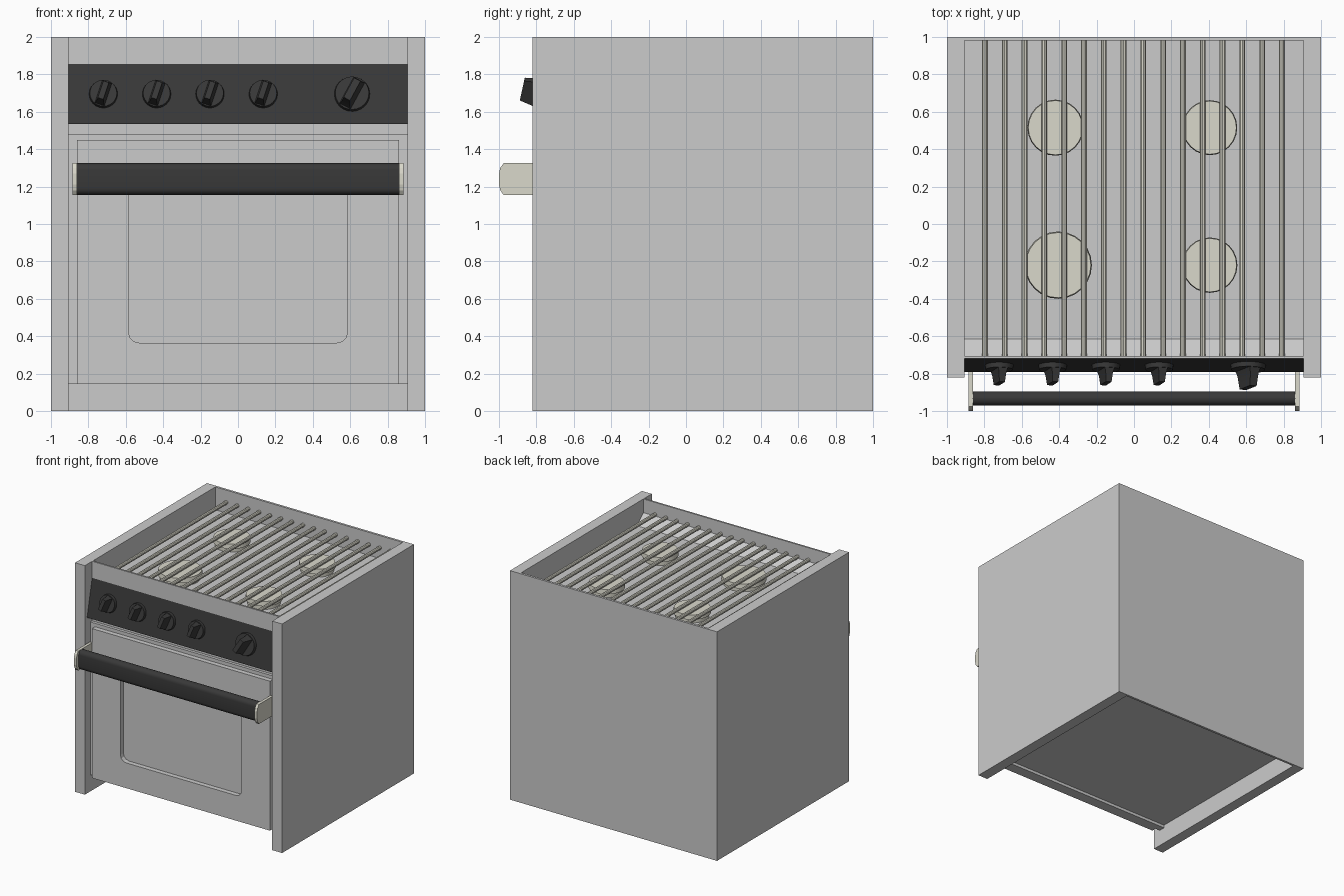
import bpy, bmesh, math
from mathutils import Matrix, Vector

if "Cube" in bpy.data.objects:
    bpy.data.objects.remove(bpy.data.objects["Cube"])


def material(name, rgb):
    m = bpy.data.materials.new(name)
    m.diffuse_color = (*rgb, 1)
    m.use_nodes = True
    m.node_tree.nodes["Principled BSDF"].inputs["Base Color"].default_value = m.diffuse_color
    return m


BLACK = material("black_enamel", (0.04, 0.04, 0.04))
METAL = material("warm_metal", (0.70, 0.69, 0.60))


def finish(name, bm, mat=None, smooth=False):
    bmesh.ops.recalc_face_normals(bm, faces=bm.faces)
    me = bpy.data.meshes.new(name)
    bm.to_mesh(me)
    bm.free()
    ob = bpy.data.objects.new(name, me)
    bpy.context.collection.objects.link(ob)
    if mat:
        me.materials.append(mat)
    if smooth:
        bpy.ops.object.select_all(action='DESELECT')
        ob.select_set(True)
        bpy.context.view_layer.objects.active = ob
        bpy.ops.object.shade_smooth_by_angle(angle=math.radians(35))
    return ob


def prism(name, points, offset, mat=None, smooth=False):
    """Extrude a closed outline of 3D points along an offset."""
    bm = bmesh.new()
    face = bm.faces.new([bm.verts.new(p) for p in points])
    new = bmesh.ops.extrude_face_region(bm, geom=[face])["geom"]
    bmesh.ops.translate(bm, vec=offset, verts=[g for g in new if isinstance(g, bmesh.types.BMVert)])
    # extrude_face_region may drop the start cap's orientation; make sure it is closed
    bmesh.ops.holes_fill(bm, edges=bm.edges, sides=0)
    return finish(name, bm, mat, smooth)


def box(name, x, y, z, mat=None):
    pts = [(x[0], y[0], z[0]), (x[1], y[0], z[0]), (x[1], y[1], z[0]), (x[0], y[1], z[0])]
    return prism(name, pts, (0, 0, z[1] - z[0]), mat)


def rounded(u0, u1, v0, v1, r, n=3):
    """Outline of a rounded rectangle."""
    out = []
    for i, (cu, cv) in enumerate([(u1 - r, v1 - r), (u0 + r, v1 - r), (u0 + r, v0 + r), (u1 - r, v0 + r)]):
        for k in range(n + 1):
            a = math.pi / 2 * (i + k / n)
            out.append((cu + r * math.cos(a), cv + r * math.sin(a)))
    return out


def lathe_cone(bm, r1, r2, h0, h1, mat4=Matrix(), n=24):
    bmesh.ops.create_cone(bm, cap_ends=True, segments=n, radius1=r1, radius2=r2, depth=h1 - h0,
                          matrix=mat4 @ Matrix.Translation((0, 0, (h0 + h1) / 2)))


# Cabinet
for s, side in ((-1, "left"), (1, "right")):
    box(side + "_side_panel", sorted((s * 0.905, s)), (-0.82, 1), (0, 2))
box("back_panel", (-0.905, 0.905), (0.98, 1), (0, 2))
box("oven_body", (-0.905, 0.905), (-0.69, 0.98), (0.17, 1.80))
box("front_fascia", (-0.905, 0.905), (-0.72, -0.69), (0.145, 1.80))
prism("cooktop_front_rail", [(-0.905, -0.72, 1.80), (-0.905, -0.72, 2), (-0.905, -0.705, 2),
                             (-0.905, -0.705, 1.88), (-0.905, -0.615, 1.80)], (1.81, 0, 0))

# Oven door with recessed window
box("door_surround", (-0.905, 0.905), (-0.745, -0.72), (0.145, 1.48))
door = box("oven_door", (-0.86, 0.86), (-0.787, -0.715), (0.145, 1.45))
cutter = prism("window_cutter", [(u, -0.85, v) for u, v in rounded(-0.585, 0.585, 0.365, 1.24, 0.055)],
               (0, 0.113, 0))
cutter.hide_render = True
cutter.hide_set(True)
cut = door.modifiers.new("window", 'BOOLEAN')
cut.operation = 'DIFFERENCE'
cut.solver = 'EXACT'
cut.object = cutter

# Door handle
prism("handle_bar", [(-0.865, u, v) for u, v in rounded(-0.97, -0.895, 1.155, 1.325, 0.036, 5)],
      (1.73, 0, 0), BLACK, True)
bracket = [(-0.78, 1.155), (-0.975, 1.155), (-0.993, 1.18), (-1, 1.21),
           (-1, 1.27), (-0.993, 1.30), (-0.975, 1.325), (-0.78, 1.325)]
for s, side in ((-1, "left"), (1, "right")):
    prism(side + "_handle_bracket", [(s * 0.86, u, v) for u, v in bracket], (s * 0.025, 0, 0), METAL)

# Sloped control panel
prism("control_panel", [(-0.905, -0.72, 1.855), (-0.905, -0.79, 1.535),
                        (-0.905, -0.71, 1.535), (-0.905, -0.71, 1.855)], (1.81, 0, 0), BLACK)


# Knobs: disc with a tapered grip, standing square to the sloped panel
def knob(name, x, r, height, turn):
    slope = math.atan2(0.07, 0.32)
    place = (Matrix.Translation((x, -0.755, 1.695)) @ Matrix.Rotation(math.pi / 2 - slope, 4, 'X')
             @ Matrix.Rotation(-turn, 4, 'Z'))
    bm = bmesh.new()
    lathe_cone(bm, r, r * 0.93, -0.01, 0.025, place)
    loops = []
    for w, l, h in ((0.36, 0.85, 0.02), (0.26, 0.75, 0.05), (0.2, 0.62, height)):
        loops.append([bm.verts.new(place @ Vector((a * w * r, b * l * r, h)))
                      for a, b in ((-1, -1), (1, -1), (1, 1), (-1, 1))])
    bm.faces.new(loops[0])
    bm.faces.new(loops[-1])
    for lo, hi in zip(loops, loops[1:]):
        for i in range(4):
            j = (i + 1) % 4
            bm.faces.new((lo[i], lo[j], hi[j], hi[i]))
    finish(name, bm, BLACK, True)


for i in range(4):
    knob(f"burner_knob_{i + 1}", -0.72 + 0.285 * i, 0.078, 0.10, math.radians(18))
knob("oven_knob", 0.61, 0.097, 0.123, math.radians(28))

# Burners: lower base and wider cap
for name, x, y, r in (("back_left", -0.42, 0.515, 0.15), ("back_right", 0.405, 0.515, 0.147),
                      ("front_left", -0.405, -0.22, 0.18), ("front_right", 0.405, -0.22, 0.148)):
    bm = bmesh.new()
    at = Matrix.Translation((x, y, 0))
    lathe_cone(bm, r * 0.9, r * 0.9, 1.79, 1.835, at)
    lathe_cone(bm, r, r * 0.97, 1.835, 1.875, at)
    finish(name + "_burner", bm, METAL, True)

# Grate bars running front to back
bm = bmesh.new()
for i in range(16):
    x = -0.797 + i * 1.588 / 15
    lathe_cone(bm, 0.016, 0.016, -0.98, 0.705,
               Matrix.Translation((x, 0, 1.895)) @ Matrix.Rotation(math.pi / 2, 4, 'X'), 10)
finish("grate_bars", bm, METAL, True)
